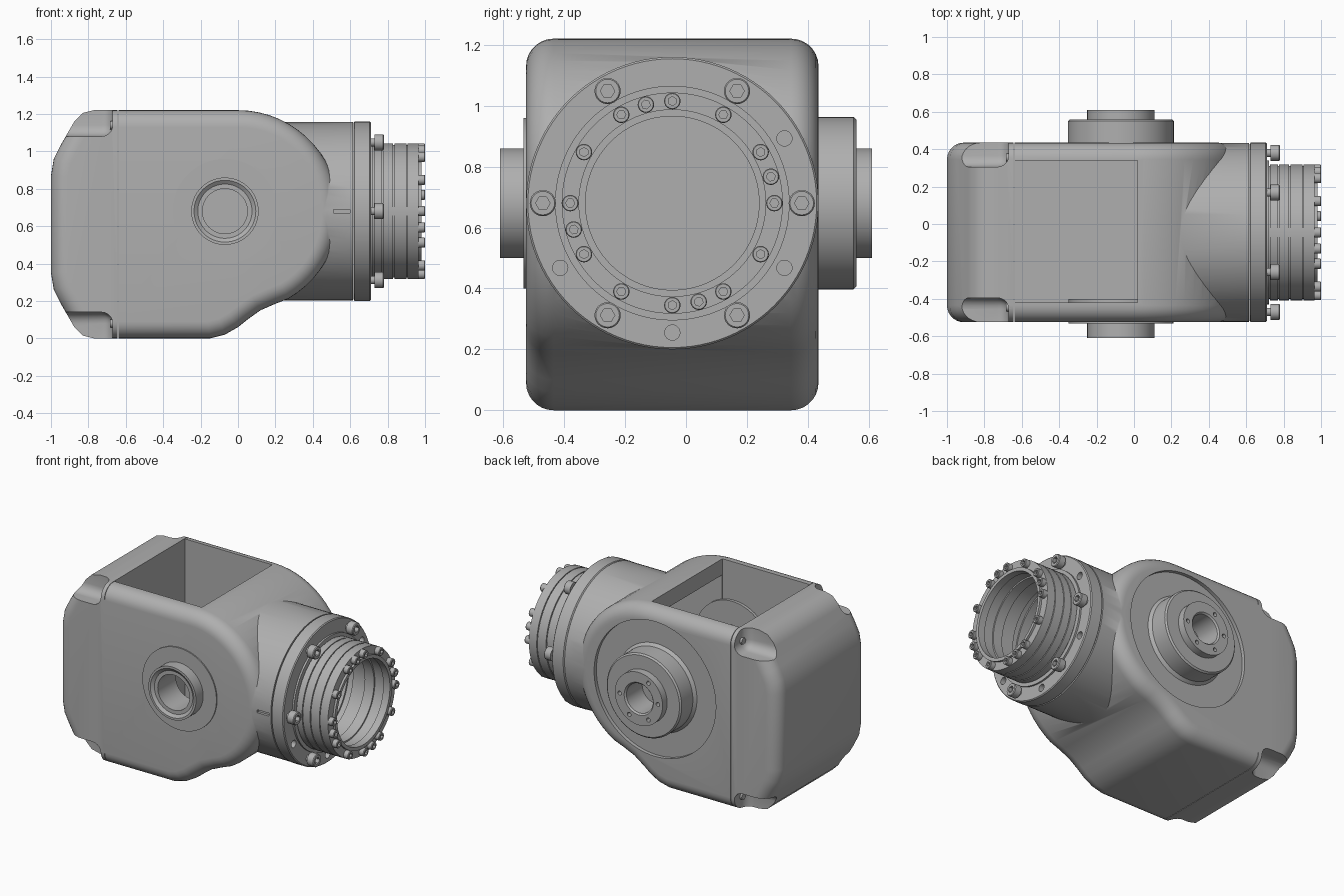
import bpy, bmesh, math
from mathutils import Matrix, Vector

if "Cube" in bpy.data.objects:
    bpy.data.objects.remove(bpy.data.objects["Cube"])

CY, CZ = -0.045, 0.68          # wrist axis
HX = -0.07                     # side hub position along x
HALF = 0.48                    # half width of the body

metal = bpy.data.materials.new("cast grey metal")
metal.use_nodes = True
GREY = (0.43, 0.43, 0.43, 1)
metal.diffuse_color = GREY
metal.node_tree.nodes["Principled BSDF"].inputs["Base Color"].default_value = GREY

WRIST = Matrix.Translation((0, CY, CZ))
HUB_BACK = Matrix.Translation((HX, 0, CZ)) @ Matrix.Rotation(math.pi / 2, 4, 'Z')
HUB_FRONT = Matrix.Translation((HX, 0, CZ)) @ Matrix.Rotation(-math.pi / 2, 4, 'Z')


def make(name, bm):
    bmesh.ops.recalc_face_normals(bm, faces=bm.faces)
    me = bpy.data.meshes.new(name)
    bm.to_mesh(me)
    bm.free()
    me.materials.append(metal)
    ob = bpy.data.objects.new(name, me)
    bpy.context.scene.collection.objects.link(ob)
    return ob


def lathe(name, pts, frame, steps=96):
    """Revolve (distance, radius) points about the local x axis."""
    bm = bmesh.new()
    vs = [bm.verts.new((t, r, 0)) for t, r in pts]
    es = [bm.edges.new(p) for p in zip(vs, vs[1:])]
    if pts[0][1] > 0:
        es.append(bm.edges.new((vs[-1], vs[0])))
    bmesh.ops.spin(bm, geom=vs + es, cent=(0, 0, 0), axis=(1, 0, 0),
                   angle=2 * math.pi, steps=steps, use_merge=True)
    bmesh.ops.remove_doubles(bm, verts=bm.verts, dist=1e-5)
    bm.transform(frame)
    return make(name, bm)


def rod(name, r, a, b, frame, steps=96):
    return lathe(name, [(a, 0), (a, r), (b, r), (b, 0)], frame, steps)


def box(name, lo, hi, bevel=0):
    bm = bmesh.new()
    bmesh.ops.create_cube(bm, size=1)
    lo, hi = Vector(lo), Vector(hi)
    bm.transform(Matrix.Translation((lo + hi) / 2) @ Matrix.Diagonal((*(hi - lo), 1)))
    if bevel:
        bmesh.ops.bevel(bm, geom=bm.edges[:], offset=bevel, segments=5,
                        profile=0.5, affect='EDGES')
    return make(name, bm)


def combine(ob, tool, op='DIFFERENCE'):
    """Apply a boolean and throw the tool away."""
    mod = ob.modifiers.new("cut", 'BOOLEAN')
    mod.operation, mod.object, mod.solver = op, tool, 'EXACT'
    dg = bpy.context.evaluated_depsgraph_get()
    dg.update()
    me = bpy.data.meshes.new_from_object(ob.evaluated_get(dg))
    ob.modifiers.clear()
    ob.data = me
    bpy.data.objects.remove(tool)


def around(frame, radius, degrees):
    return frame @ Matrix.Rotation(math.radians(degrees), 4, 'X') @ Matrix.Translation((0, radius, 0))


def casting(name):
    """Side profile extruded across the width, with rounded rims."""
    corner = [(-0.77, 0), (-0.83, 0.015), (-0.875, 0.06), (-0.95, 0.19), (-0.985, 0.26), (-1, 0.35)]
    pts = corner + [(x, 1.22 - z) for x, z in reversed(corner)]
    for i in range(26):
        a = math.radians(90 - 6 * i)
        pts.append((0.54 * math.cos(a), CZ + 0.54 * math.sin(a)))
    pts += [(0.2, 0.185), (0.12, 0.15), (0.05, 0.1), (0, 0.06), (-0.07, 0.02), (-0.15, 0)]
    bm = bmesh.new()
    face = bm.faces.new([bm.verts.new((x, CY - HALF, z)) for x, z in pts])
    out = bmesh.ops.extrude_face_region(bm, geom=[face], use_keep_orig=True)
    moved = [g for g in out["geom"] if isinstance(g, bmesh.types.BMVert)]
    bmesh.ops.translate(bm, verts=moved, vec=(0, 2 * HALF, 0))
    bmesh.ops.recalc_face_normals(bm, faces=bm.faces)
    rim = [e for e in bm.edges if abs(e.verts[0].co.y - e.verts[1].co.y) < 1e-4]
    bmesh.ops.bevel(bm, geom=rim, offset=0.09, offset_type='OFFSET', segments=7,
                    profile=0.5, affect='EDGES', clamp_overlap=False)
    return make(name, bm)


# Main housing with wrist barrel, hollow inside and open on top
body = casting("main_housing")
combine(body, rod("barrel", 0.478, 0.2, 0.614, WRIST), 'UNION')
combine(body, box("end_cut", (-1.2, -1, -1), (-0.64, 1, 2)))
combine(body, box("cavity", (-0.8, -0.42, 0.12), (0.02, 0.34, 1.4)))
combine(body, rod("round_cavity", 0.43, -0.34, 0.419,
                  Matrix.Translation((0, 0, CZ)) @ Matrix.Rotation(-math.pi / 2, 4, 'Z')))
combine(body, rod("wrist_bore", 0.355, 0.1, 0.8, WRIST))
combine(body, rod("front_bore", 0.121, 0.3, 0.7, HUB_FRONT))
combine(body, rod("side_recess", 0.46, 0.41, 0.6, HUB_BACK))
combine(body, box("key_slot", (0.51, -0.6, 0.67), (0.6, -0.505, 0.69)))

# End cover with scooped corners for the fixing screws
cover = casting("end_cover")
combine(cover, box("front_cut", (-0.643, -1, -1), (1.2, 1, 2)))
for sy in (-1, 1):
    for sz in (-1, 1):
        y, z = CY + sy * 0.47, 0.61 + sz * 0.59
        combine(cover, box("scoop", (-1.1, y - 0.12, z - 0.12), (-0.67, y + 0.12, z + 0.12), 0.06))
        spot = Matrix.Translation((0, CY + sy * 0.4, 0.61 + sz * 0.53))
        rod("cover_screw", 0.022, -0.685, -0.66, spot, 24)

# Wrist flange ring with plain holes between its screws
flange = lathe("wrist_flange", [(0.618, 0.36), (0.618, 0.472), (0.624, 0.48), (0.704, 0.48),
                                (0.71, 0.474), (0.71, 0.36)], WRIST)
for k in range(6):
    combine(flange, rod("hole", 0.025, 0.66, 0.8, around(WRIST, 0.425, 30 + 60 * k), 24))

# Grooved neck, open at the end
neck = [(0.69, 0.3), (0.69, 0.385), (0.722, 0.385), (0.722, 0.355)]
for a, b in ((0.728, 0.77), (0.776, 0.83), (0.836, 0.9), (0.906, 0.965)):
    neck += [(a, 0.355), (a, 0.363), (b, 0.363), (b, 0.355)]
neck += [(0.965, 0.308), (0.98, 0.308), (0.98, 0.285), (0.93, 0.285), (0.93, 0.295),
         (0.86, 0.295), (0.86, 0.285), (0.79, 0.285), (0.79, 0.3)]
lathe("wrist_neck", neck, WRIST)


# Socket-head screws, one mesh shared by every copy
def screws(name, r, base, height, gap, ring, angles):
    h = height
    first = lathe(name, [(-gap, 0), (-gap, r / 2), (0, r / 2), (0, r), (h * 0.9, r),
                         (h, r * 0.9), (h, 0)], Matrix(), 24)
    combine(first, rod("socket", r * 0.55, h * 0.5, h * 2, Matrix(), 6))
    for i, angle in enumerate(angles):
        ob = first
        if i:
            ob = bpy.data.objects.new(name, first.data)
            bpy.context.scene.collection.objects.link(ob)
        ob.matrix_world = around(WRIST, ring, angle) @ Matrix.Translation((base, 0, 0))


screws("flange_screw", 0.043, 0.73, 0.05, 0.03, 0.425, range(0, 360, 60))
screws("neck_screw", 0.027, 0.963, 0.037, 0.01, 0.335,
       list(range(0, 360, 30)) + [15, 105, 195, 285])

# Front hub: an open tube on a shallow disc
lathe("front_hub", [(0.4, 0.12), (0.4, 0.28), (0.533, 0.28), (0.533, 0.18), (0.61, 0.18),
                    (0.61, 0.165), (0.595, 0.145), (0.595, 0.12)], HUB_FRONT)

# Back hub: a thick boss with a drilled flange and a blind bore
back_hub = lathe("back_hub", [(0.36, 0), (0.36, 0.3), (0.41, 0.3), (0.43, 0.283), (0.55, 0.283),
                              (0.56, 0.273), (0.56, 0.18), (0.61, 0.18), (0.61, 0.11),
                              (0.6, 0.1), (0.43, 0.1), (0.43, 0)], HUB_BACK)
for k in range(6):
    combine(back_hub, rod("hole", 0.014, 0.57, 0.7, around(HUB_BACK, 0.145, 60 * k), 16))

# Smooth shading with crisp edges
for ob in bpy.context.scene.objects:
    if ob.type == 'MESH' and ob.data.materials and ob.data.materials[0] == metal:
        ob.data.shade_smooth()
        ob.data.set_sharp_from_angle(angle=math.radians(32))
